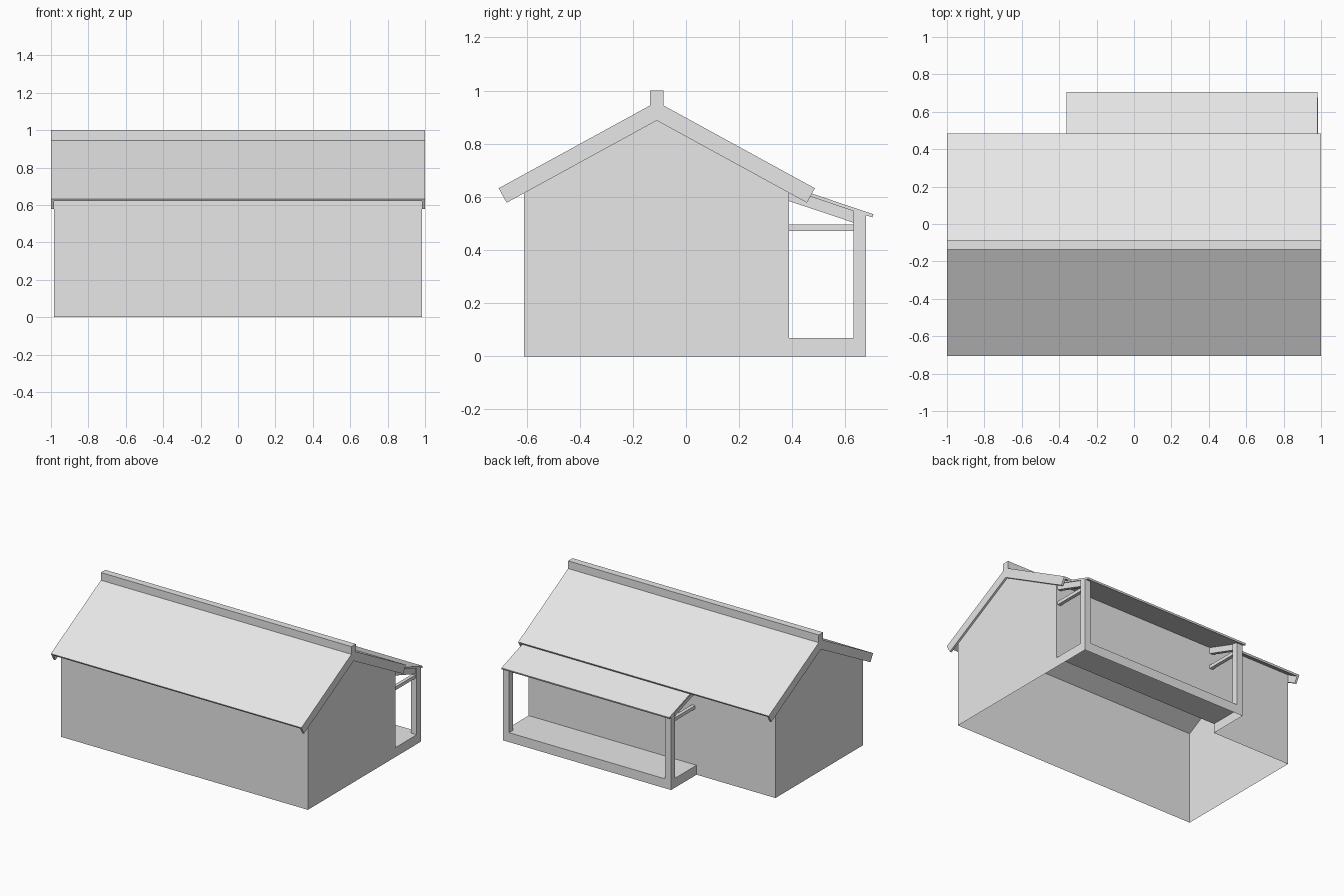
import bpy, bmesh
from mathutils import Vector

cube = bpy.data.objects.get("Cube")
if cube:
    bpy.data.objects.remove(cube, do_unlink=True)

# One plain colour for the whole building
grey = bpy.data.materials.new("light_grey")
grey.use_nodes = True
COLOUR = (0.8, 0.8, 0.8, 1)
grey.diffuse_color = COLOUR
grey.node_tree.nodes["Principled BSDF"].inputs["Base Color"].default_value = COLOUR


def finish(name, bm):
    mesh = bpy.data.meshes.new(name)
    bm.to_mesh(mesh)
    bm.free()
    mesh.materials.append(grey)
    obj = bpy.data.objects.new(name, mesh)
    bpy.context.collection.objects.link(obj)
    return obj


def prism(profile, x0, x1):
    """Extrude a (y, z) outline along x."""
    bm = bmesh.new()
    face = bm.faces.new([bm.verts.new((x0, y, z)) for y, z in profile])
    out = bmesh.ops.extrude_face_region(bm, geom=[face], use_keep_orig=True)
    moved = [v for v in out["geom"] if isinstance(v, bmesh.types.BMVert)]
    bmesh.ops.translate(bm, verts=moved, vec=(x1 - x0, 0, 0))
    bmesh.ops.recalc_face_normals(bm, faces=bm.faces)
    bm.normal_update()
    return bm


def rect(y0, y1, z0, z1):
    return [(y0, z0), (y1, z0), (y1, z1), (y0, z1)]


def drop_faces(bm, rule):
    bmesh.ops.delete(bm, geom=[f for f in bm.faces if rule(f)], context="FACES")


RIDGE_Y, PEAK, SLOPE, HALF = -0.11, 0.958, 0.547, 0.595
NORMAL = Vector((SLOPE, 1)).normalized()
WALL_X, FRONT, BACK = 0.985, -0.61, 0.387
PORCH_X, PORCH_BACK, FLOOR = -0.355, 0.677, 0.068
SHEET, BOARD = 0.014, 0.062


def roof_z(y, depth=0):
    return PEAK - SLOPE * abs(y - RIDGE_Y) - depth / NORMAL.y


def gable_band(depth):
    """Roof cross-section with eaves cut square to the slope."""
    eave = PEAK - SLOPE * HALF
    inner, low = HALF - NORMAL.x * depth, eave - NORMAL.y * depth
    return [(RIDGE_Y - HALF, eave), (RIDGE_Y, PEAK), (RIDGE_Y + HALF, eave),
            (RIDGE_Y + inner, low), (RIDGE_Y, PEAK - depth / NORMAL.y),
            (RIDGE_Y - inner, low)]


# House walls: an open shell without floor or ceiling
walls = prism([(FRONT, 0), (BACK, 0), (BACK, roof_z(BACK, SHEET)),
               (RIDGE_Y, roof_z(RIDGE_Y, SHEET)),
               (FRONT, roof_z(FRONT, SHEET))], -WALL_X, WALL_X)
drop_faces(walls, lambda f: abs(f.normal.z) > 0.1)

# Opening in the back wall below the porch floor
for point, axis in (((PORCH_X, 0, 0), (1, 0, 0)), ((0, 0, FLOOR), (0, 0, 1))):
    bmesh.ops.bisect_plane(walls, geom=walls.verts[:] + walls.edges[:] + walls.faces[:],
                           plane_co=point, plane_no=axis)
walls.normal_update()


def under_porch(f):
    c = f.calc_center_median()
    return f.normal.y > 0.9 and c.x > PORCH_X and c.z < FLOOR


drop_faces(walls, under_porch)
finish("house_walls", walls)

# Main roof, its end boards and the ridge cap
finish("main_roof", prism(gable_band(SHEET), -WALL_X, WALL_X))
for side, x in (("right", -1), ("left", WALL_X)):
    finish(side + "_end_board", prism(gable_band(BOARD), x, x + 1 - WALL_X))
finish("ridge_cap", prism(rect(RIDGE_Y - 0.025, RIDGE_Y + 0.025, 0.944, 1), -1, 1))

# Porch base: hollow below and open to the house
base = prism(rect(BACK, PORCH_BACK, 0, FLOOR), PORCH_X, WALL_X)
drop_faces(base, lambda f: f.normal.z < -0.9 or f.normal.y < -0.9)
finish("porch_base", base)


def porch_z(y):
    return 0.535 + (0.705 - y) * 0.335


# Porch roof: a thin sloping sheet
finish("porch_roof", prism([(BACK, porch_z(BACK)), (0.705, 0.535), (0.701, 0.523),
                            (BACK, porch_z(BACK) - 0.013)], -0.36, 0.98))

# Porch posts, each with a rafter and a tie bar back to the wall
POST = 0.047
inner = PORCH_BACK - POST
for side, x in (("right", PORCH_X), ("left", WALL_X - POST)):
    finish(side + "_post", prism([(inner, FLOOR), (PORCH_BACK, FLOOR),
                                  (PORCH_BACK, porch_z(PORCH_BACK) - 0.012),
                                  (inner, porch_z(inner) - 0.012)], x, x + POST))
    a, b = x + 0.011, x + 0.036
    finish(side + "_rafter", prism([(BACK, porch_z(BACK) - 0.057), (inner, porch_z(inner) - 0.057),
                                    (inner, porch_z(inner) - 0.012),
                                    (BACK, porch_z(BACK) - 0.012)], a, b))
    finish(side + "_tie_bar", prism(rect(BACK, inner, 0.472, 0.496), a, b))
